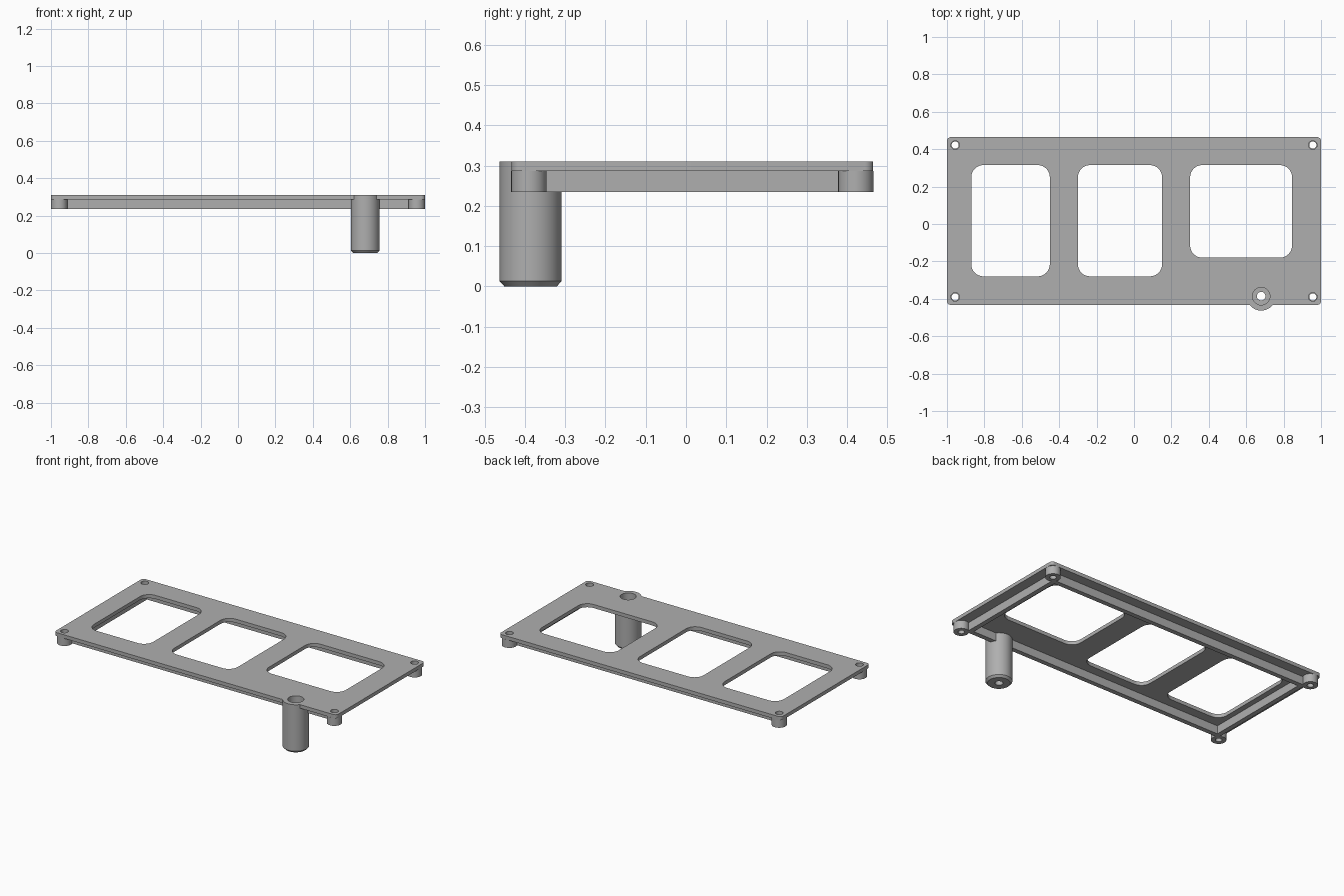
import bpy, bmesh
from math import sin, cos, pi, radians

cube = bpy.data.objects.get("Cube")
if cube:
    bpy.data.objects.remove(cube)

COLOUR = (0.43, 0.43, 0.43, 1)
grey = bpy.data.materials.new("plain_grey")
grey.use_nodes = True
grey.diffuse_color = COLOUR
grey.node_tree.nodes["Principled BSDF"].inputs["Base Color"].default_value = COLOUR

TOP, UNDER, LOW = 0.31, 0.287, 0.235   # plate top, plate underside, rim bottom
MID = 0.016                            # plate centre in y
BOSS_X, BOSS_Y = 0.956, 0.406          # boss offsets from the plate centre
POST = (0.68, -0.386)


def circle(x, y, r, n=32):
    return [(x + r * cos(2 * pi * i / n), y + r * sin(2 * pi * i / n)) for i in range(n)]


def round_rect(x0, x1, y0, y1, r, n=8):
    centres = [(x1 - r, y1 - r), (x0 + r, y1 - r), (x0 + r, y0 + r), (x1 - r, y0 + r)]
    return [(cx + r * cos(pi / 2 * (q + i / n)), cy + r * sin(pi / 2 * (q + i / n)))
            for q, (cx, cy) in enumerate(centres) for i in range(n + 1)]


def finish(name, mesh):
    bm = bmesh.new()
    bm.from_mesh(mesh)
    bmesh.ops.remove_doubles(bm, verts=bm.verts, dist=0.0001)
    bmesh.ops.recalc_face_normals(bm, faces=bm.faces)
    bm.to_mesh(mesh)
    bm.free()
    mesh.materials.clear()
    mesh.materials.append(grey)
    obj = bpy.data.objects.new(name, mesh)
    bpy.context.collection.objects.link(obj)
    bpy.ops.object.select_all(action='DESELECT')
    obj.select_set(True)
    bpy.context.view_layer.objects.active = obj
    bpy.ops.object.shade_smooth_by_angle(angle=radians(30))
    return obj


def slab(name, loops, z0, z1):
    """Extrude an outline, with any inner loops as holes."""
    curve = bpy.data.curves.new(name, 'CURVE')
    curve.dimensions = '2D'
    curve.fill_mode = 'BOTH'
    curve.extrude = (z1 - z0) / 2
    for loop in loops:
        spline = curve.splines.new('POLY')
        spline.points.add(len(loop) - 1)
        for p, (x, y) in zip(spline.points, loop):
            p.co = (x, y, 0, 1)
        spline.use_cyclic_u = True
    temp = bpy.data.objects.new(name + "_outline", curve)
    bpy.context.collection.objects.link(temp)
    graph = bpy.context.evaluated_depsgraph_get()
    mesh = bpy.data.meshes.new_from_object(temp.evaluated_get(graph))
    bpy.data.objects.remove(temp)
    for v in mesh.vertices:
        v.co.z += (z0 + z1) / 2
    return finish(name, mesh)


def lathe(name, profile, x, y, n=48):
    """Revolve a closed (radius, height) profile."""
    bm = bmesh.new()
    rings = [[bm.verts.new((x + r * cos(2 * pi * i / n), y + r * sin(2 * pi * i / n), z))
              for i in range(n)] for r, z in profile]
    for a, b in zip(rings, rings[1:] + rings[:1]):
        for i in range(n):
            j = (i + 1) % n
            bm.faces.new((a[i], a[j], b[j], b[i]))
    mesh = bpy.data.meshes.new(name)
    bm.to_mesh(mesh)
    bm.free()
    return finish(name, mesh)


corners = [(sx * BOSS_X, MID + sy * BOSS_Y) for sx in (-1, 1) for sy in (-1, 1)]

# Faceplate with three windows, screw holes and the post opening
windows = [round_rect(-0.87, -0.45, -0.28, 0.315, 0.065),
           round_rect(-0.30, 0.15, -0.28, 0.315, 0.065),
           round_rect(0.30, 0.845, -0.18, 0.315, 0.065)]
outline = round_rect(-1, 1, MID - 0.449, MID + 0.449, 0.022)
slab("faceplate", [outline] + windows + [circle(x, y, 0.023) for x, y in corners]
     + [circle(*POST, 0.047)], UNDER, TOP)

# Stiffening rim beneath, interrupted where the post passes through
ox, oy, t = 0.935, 0.386, 0.03
gap0, gap1 = POST[0] - 0.06, POST[0] + 0.06
f, b = MID - oy, MID + oy
slab("stiffening_rim", [[
    (gap1, f), (ox, f), (ox, b), (-ox, b), (-ox, f), (gap0, f),
    (gap0, f + t), (t - ox, f + t), (t - ox, b - t), (ox - t, b - t),
    (ox - t, f + t), (gap1, f + t)]], LOW, UNDER)

# Hollow corner bosses
for i, (x, y) in enumerate(corners):
    lathe(f"corner_boss_{i + 1}",
          [(0.044, UNDER), (0.044, LOW), (0.019, LOW), (0.019, UNDER)], x, y, 32)

# Long post with chamfered foot, counterbore and small through hole
lathe("support_post", [(0.077, TOP), (0.077, 0.013), (0.065, 0), (0.023, 0),
                       (0.023, 0.1), (0.047, 0.1), (0.047, TOP)], *POST)
